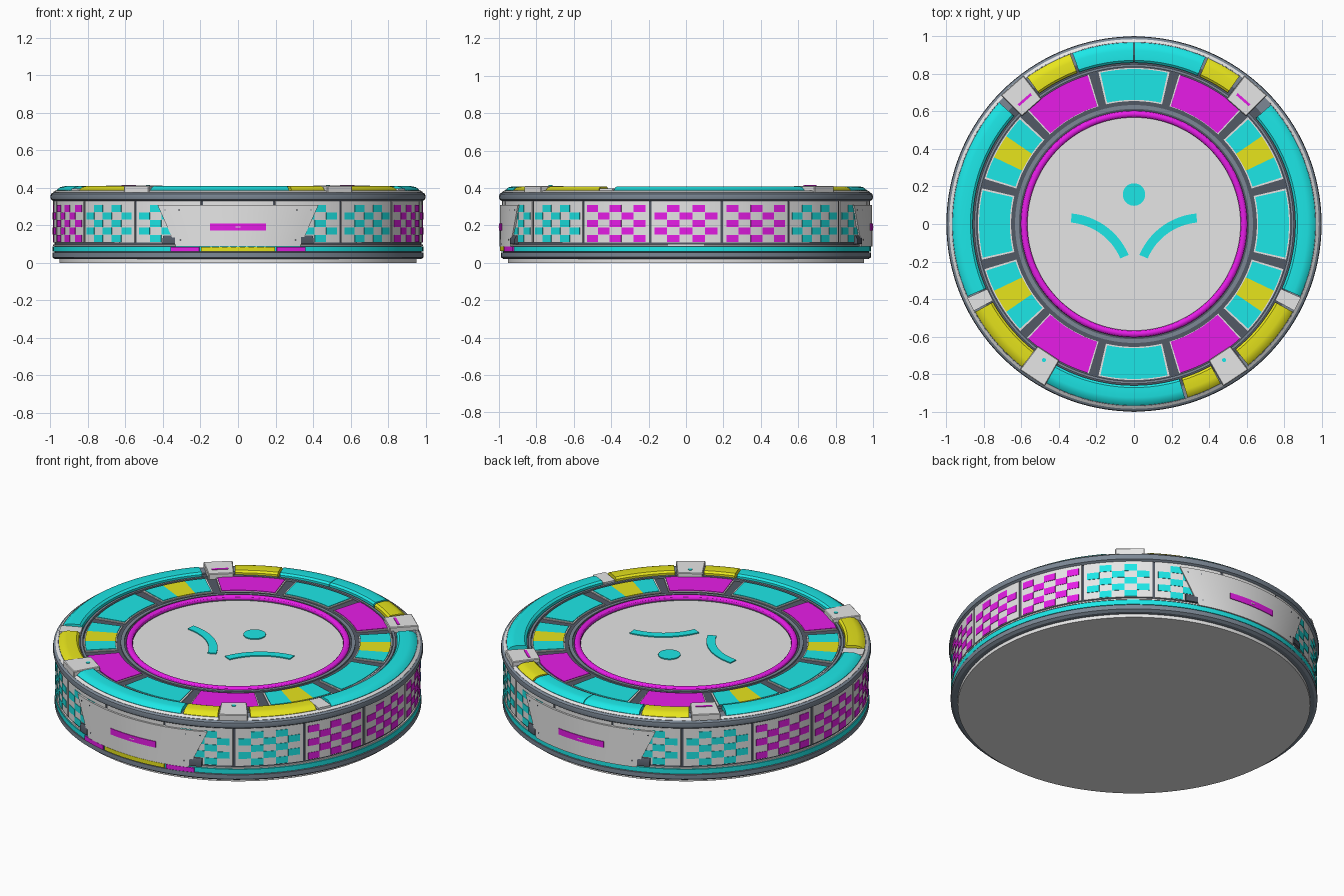
import bpy, bmesh, math
from mathutils import Matrix

if "Cube" in bpy.data.objects:
    bpy.data.objects.remove(bpy.data.objects["Cube"])


def material(name, r, g, b):
    m = bpy.data.materials.new(name)
    m.diffuse_color = (r, g, b, 1)
    m.use_nodes = True
    m.node_tree.nodes["Principled BSDF"].inputs["Base Color"].default_value = m.diffuse_color
    return m


LIGHT = material("light grey", .79, .79, .79)
SLATE = material("slate", .20, .245, .30)
DARK = material("dark slate", .085, .10, .13)
CYAN = material("cyan", .012, .81, .81)
MAGENTA = material("magenta", .81, .012, .81)
YELLOW = material("yellow", .81, .79, .012)


def finish(name, bm, mat, smooth=True):
    bmesh.ops.remove_doubles(bm, verts=bm.verts, dist=1e-5)
    bmesh.ops.recalc_face_normals(bm, faces=bm.faces)
    me = bpy.data.meshes.new(name)
    bm.to_mesh(me)
    bm.free()
    me.materials.append(mat)
    if smooth:
        me.polygons.foreach_set("use_smooth", [True] * len(me.polygons))
        me.set_sharp_from_angle(angle=math.radians(30))
    ob = bpy.data.objects.new(name, me)
    bpy.context.collection.objects.link(ob)
    return ob


def add_sweep(bm, profile, a0, a1, taper=None):
    """Revolve a closed (r, z) profile from a0 to a1 degrees; taper scales the angle by z."""
    full = a1 - a0 >= 360
    n = 128 if full else max(1, math.ceil((a1 - a0) / 2.8))
    mid, half = (a0 + a1) / 2, (a1 - a0) / 2
    rings = []
    for i in range(n if full else n + 1):
        ring = []
        for r, z in profile:
            k = taper(z) if taper else 1
            a = math.radians(mid + half * k * (2 * i / n - 1))
            ring.append(bm.verts.new((r * math.cos(a), r * math.sin(a), z)))
        rings.append(ring)
    m = len(profile)
    for i in range(n):
        p, q = rings[i], rings[(i + 1) % len(rings)]
        for j in range(m):
            k = (j + 1) % m
            if profile[j][0] < 1e-6 and profile[k][0] < 1e-6:
                continue
            if profile[j][0] < 1e-6:
                bm.faces.new((p[j], p[k], q[k]))
            elif profile[k][0] < 1e-6:
                bm.faces.new((p[j], p[k], q[j]))
            else:
                bm.faces.new((p[j], p[k], q[k], q[j]))
    if not full:
        bm.faces.new(rings[0])
        bm.faces.new(rings[-1])


def sweeps(name, mat, parts, taper=None):
    bm = bmesh.new()
    for profile, a0, a1 in parts:
        add_sweep(bm, profile, a0, a1, taper)
    return finish(name, bm, mat)


def lathe(name, mat, profile):
    return sweeps(name, mat, [(profile, 0, 360)])


def rect(r0, r1, z0, z1):
    return [(r0, z0), (r1, z0), (r1, z1), (r0, z1)]


# Stacked body rings
lathe("foot", LIGHT, rect(0, .952, 0, .024))
lathe("lower_ring", SLATE, [(.90, .02), (.975, .02), (.99, .03), (.99, .056), (.90, .06)])
lathe("cyan_band", CYAN, rect(.90, .988, .060, .088))
lathe("lower_groove", DARK, rect(.88, .979, .056, .335))
lathe("wall_lip", LIGHT, rect(.90, .987, .091, .099))
lathe("upper_rim", SLATE, [(.90, .33), (.984, .33), (.997, .338), (1, .35), (.997, .368),
                           (.968, .386), (.90, .386)])
lathe("rim_line", LIGHT, [(.970, .38), (.984, .375), (.985, .378), (.971, .3868)])
lathe("deck", DARK, rect(.57, .95, .33, .379))
lathe("centre_disc", LIGHT, rect(0, .60, .30, .368))

# Wall: sixteen panels with a checker of thin plates
sweeps("wall_panels", LIGHT, [(rect(.95, .985, .108, .33), k * 22.5 - 10.85, k * 22.5 + 10.85)
                              for k in range(16)])
checks = {"magenta": [], "cyan": []}
for k in range(16):
    c = k * 22.5
    side = min(c % 180, 180 - c % 180)
    if side > 80:
        continue
    group = checks["magenta" if side < 34 else "cyan"]
    flip = 1 if 20 < side < 25 else 0
    for row in range(5):
        for col in range(5):
            if (row + col + flip) % 2:
                z1 = .31 - row * .04
                a = c - 9.9 + col * 3.96
                group.append((rect(.98, .9875, z1 - .0395, z1), a + .03, a + 3.93))
sweeps("magenta_checks", MAGENTA, checks["magenta"])
sweeps("cyan_checks", CYAN, checks["cyan"])

# Front and back trapezoid shields
for label, c in (("front", 270), ("back", 90)):
    sweeps(label + "_shield", LIGHT, [(rect(.97, .996, .087, .308), c - 25.5, c + 25.5)],
           taper=lambda z: .76 + .24 * (z - .087) / .221)
    sweeps(label + "_shield_mark", MAGENTA, [(rect(.99, 1, .174, .21), c - 8.6, c + 8.6)])
    sweeps(label + "_mark_dot", LIGHT, [(rect(.995, 1.0015, .188, .194), c - .8, c + .8)])
    sweeps(label + "_clasps", DARK, [([(.97, .1), (1, .1), (1, .128), (.99, .146), (.97, .146)],
                                      c + s * 21.7 - 2, c + s * 21.7 + 2) for s in (-1, 1)])
    sweeps(label + "_rivets", DARK, [(rect(.99, .9975, z, z + .006), c + s * a - .18, c + s * a + .18)
                                     for s in (-1, 1) for a, z in ((23, .28), (18.5, .28), (18, .12))])
sweeps("front_sill_yellow", YELLOW, [(rect(.96, .996, .062, .086), 258.6, 281.4)])
sweeps("front_sill_magenta", MAGENTA, [(rect(.96, .996, .060, .086), 270 + a, 270 + a + 9.2)
                                       for a in (-21.2, 12)])

# Outer ring of rounded pads
PAD = [(.86, .37), (.86, .398), (.872, .408), (.925, .409), (.95, .403), (.967, .388), (.967, .37)]
sweeps("cyan_pads", CYAN, [(PAD, a, b) for a, b in
                           ((-23.5, 41), (66.8, 89.9), (90.1, 109.8), (138, 203.5), (241, 286.3))])
sweeps("yellow_pads", YELLOW, [(PAD, a, b) for a, b in
                               ((-51, -29), (54.5, 66), (110.6, 126), (209, 232), (287.2, 298.5))])
sweeps("pad_joints", LIGHT, [(rect(.855, .972, .37, .398), a, a + 4.6) for a in (-28.4, 203.9)])

# Four brackets over the outer ring, widening outwards
for i, ang in enumerate((48.7, 131.3, 236.5, 303.5)):
    turn = Matrix.Rotation(math.radians(ang), 4, 'Z')
    bm = bmesh.new()
    bmesh.ops.create_cube(bm, size=1, matrix=Matrix.Translation((.905, 0, .392))
                          @ Matrix.Diagonal((.158, .15, .04, 1)))
    for v in bm.verts:
        v.co.y *= 1.06 if v.co.x > .9 else .92
    bmesh.ops.bevel(bm, geom=bm.edges[:], offset=.004, segments=1, affect='EDGES')
    bmesh.ops.transform(bm, matrix=turn, verts=bm.verts)
    finish("bracket_%d" % (i + 1), bm, LIGHT, smooth=False)
    bm = bmesh.new()
    if i < 2:
        bmesh.ops.create_cube(bm, size=1, matrix=turn @ Matrix.Translation((.882, 0, .412))
                              @ Matrix.Diagonal((.014, .09, .006, 1)))
    else:
        bmesh.ops.create_cone(bm, cap_ends=True, segments=12, radius1=.011, radius2=.011, depth=.006,
                              matrix=turn @ Matrix.Translation((.87, 0, .412)))
    finish("bracket_mark_%d" % (i + 1), bm, MAGENTA if i < 2 else CYAN, smooth=False)

# Inner ring: twelve framed tiles
TILE = rect(.662, .826, .37, .389)
sweeps("tile_frames", LIGHT, [(rect(.655, .832, .37, .385), k * 30 - 13.2, k * 30 + 13.2)
                              for k in range(12)])
cyan, magenta, yellow = [], [], []
for k in range(12):
    c = k * 30
    if k % 3 == 0:
        cyan.append((TILE, c - 12.5, c + 12.5))
    elif k in (2, 4, 8, 10):
        magenta.append((rect(.657, .832, .37, .389), c - 12.7, c + 12.7))
    else:
        cyan += [(TILE, c - 12.5, c - 4.5), (TILE, c + 4.5, c + 12.5)]
        yellow.append((rect(.66, .826, .37, .389), c - 4.5, c + 4.5))
sweeps("cyan_tiles", CYAN, cyan)
sweeps("magenta_tiles", MAGENTA, magenta)
sweeps("yellow_tiles", YELLOW, yellow)
lathe("tile_border_outer", SLATE, rect(.838, .852, .37, .390))
lathe("tile_border_inner", SLATE, rect(.614, .634, .37, .386))

# Magenta tube around the centre disc
lathe("magenta_tube", MAGENTA, [(.586 + .018 * math.cos(t * math.pi / 6),
                                 .379 + .016 * math.sin(t * math.pi / 6)) for t in range(12)])

# Centre emblem: a dot and two mirrored arcs
bm = bmesh.new()
bmesh.ops.create_cone(bm, cap_ends=True, segments=32, radius1=.06, radius2=.06, depth=.008,
                      matrix=Matrix.Translation((0, .157, .37)))
finish("emblem_dot", bm, CYAN)
for label, s in (("left", 1), ("right", -1)):
    bm = bmesh.new()
    add_sweep(bm, rect(.316, .364, .366, .374), 23, 85)
    bmesh.ops.translate(bm, verts=bm.verts, vec=(-.364, -.307, 0))
    bmesh.ops.scale(bm, verts=bm.verts, vec=(s, 1, 1))
    finish("emblem_arc_" + label, bm, CYAN)
